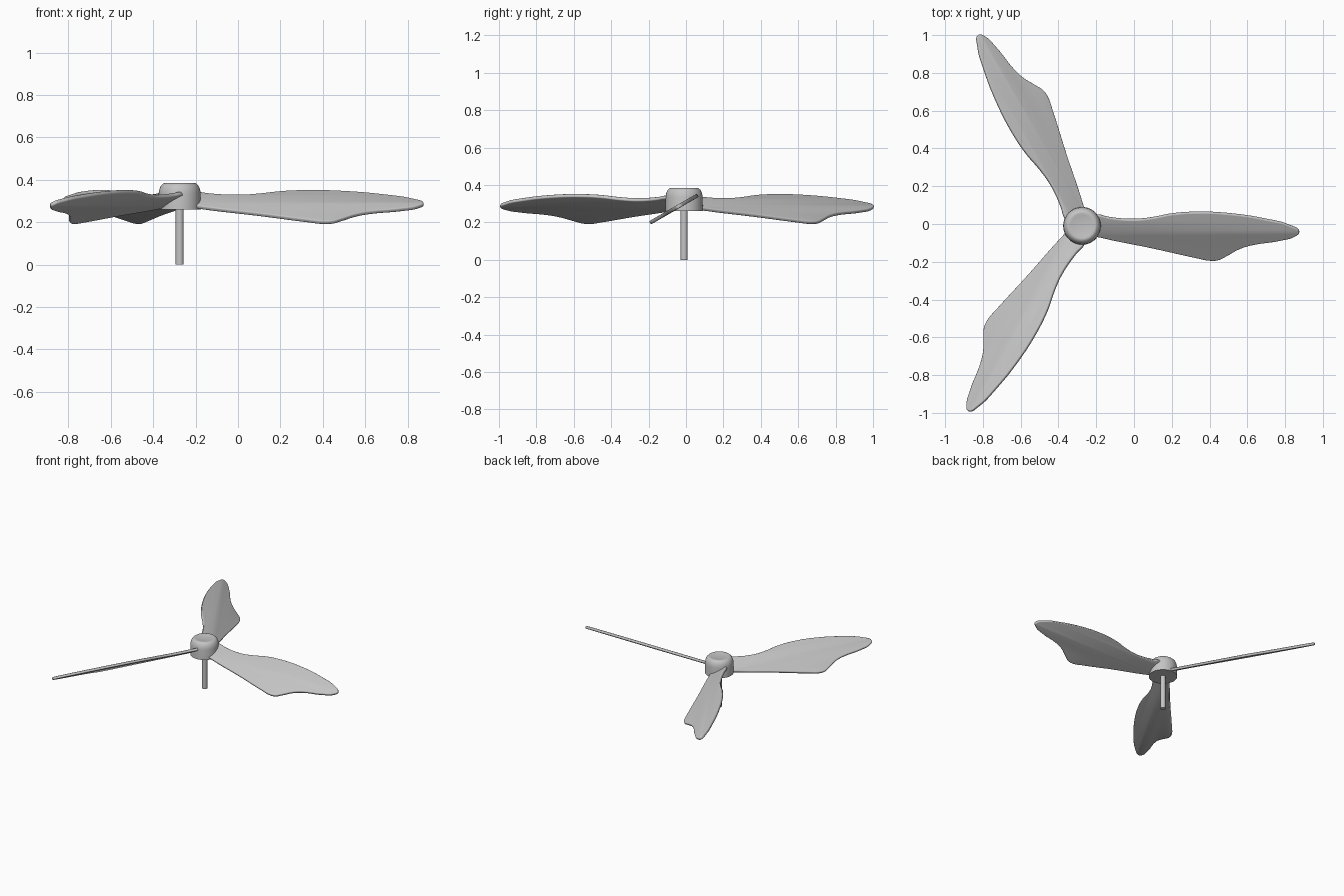
import bpy, bmesh, math
from mathutils import Matrix, Vector

if "Cube" in bpy.data.objects:
    bpy.data.objects.remove(bpy.data.objects["Cube"])

HUB = Vector((-0.275, -0.01, 0))
PITCH = math.radians(30)

grey = bpy.data.materials.new("light_grey")
grey.use_nodes = True
grey.diffuse_color = (0.55, 0.55, 0.55, 1)
grey.node_tree.nodes["Principled BSDF"].inputs["Base Color"].default_value = grey.diffuse_color


def smooth(ob, angle):
    bpy.ops.object.select_all(action='DESELECT')
    ob.select_set(True)
    bpy.context.view_layer.objects.active = ob
    bpy.ops.object.shade_smooth_by_angle(angle=math.radians(angle))


def lathe(name, profile, steps=48):
    """Spin a radius/height profile around the hub axis."""
    bm = bmesh.new()
    verts = [bm.verts.new((r, 0, z)) for r, z in profile]
    edges = [bm.edges.new(pair) for pair in zip(verts, verts[1:])]
    bmesh.ops.spin(bm, geom=verts + edges, cent=(0, 0, 0), axis=(0, 0, 1),
                   angle=math.tau, steps=steps, use_duplicate=False)
    bmesh.ops.remove_doubles(bm, verts=bm.verts, dist=0.0005)
    bmesh.ops.recalc_face_normals(bm, faces=bm.faces)
    me = bpy.data.meshes.new(name)
    bm.to_mesh(me)
    bm.free()
    me.materials.append(grey)
    ob = bpy.data.objects.new(name, me)
    ob.location = HUB
    bpy.context.collection.objects.link(ob)
    smooth(ob, 40)


# Hub with rounded shoulder, and the shaft below it
lathe("hub", [(0, 0.26), (0.1, 0.26), (0.099, 0.335), (0.096, 0.355), (0.088, 0.373),
              (0.077, 0.383), (0.068, 0.385), (0.058, 0.382), (0, 0.38)])
lathe("shaft", [(0, 0), (0.019, 0), (0.019, 0.27), (0, 0.27)], 24)

# Blade outline: leading edge, tip, trailing edge, root
outline = [(0.085, 0.058), (0.14, 0.046), (0.275, 0.035), (0.375, 0.045), (0.475, 0.064),
           (0.6, 0.073), (0.775, 0.066), (0.975, 0.036), (1.1, 0.003), (1.15, -0.03),
           (1.13, -0.052), (1.045, -0.077), (0.9, -0.1), (0.835, -0.12), (0.765, -0.158),
           (0.725, -0.178), (0.68, -0.182), (0.6, -0.167), (0.375, -0.117),
           (0.1, -0.06), (0.03, -0.04), (0.03, 0.045)]

curve = bpy.data.curves.new("blade_outline", 'CURVE')
curve.dimensions = '2D'
curve.fill_mode = 'BOTH'
curve.extrude = 0.004
curve.bevel_depth = 0.006
curve.bevel_resolution = 2
curve.offset = -0.006
curve.resolution_u = 6
spline = curve.splines.new('BEZIER')
spline.bezier_points.add(len(outline) - 1)
spline.use_cyclic_u = True
for point, (x, y) in zip(spline.bezier_points, outline):
    point.co = (x, y / math.cos(PITCH), 0)
    point.handle_left_type = point.handle_right_type = 'AUTO'

helper = bpy.data.objects.new("blade_outline", curve)
bpy.context.collection.objects.link(helper)
bpy.context.view_layer.update()
graph = bpy.context.evaluated_depsgraph_get()
blade_mesh = bpy.data.meshes.new_from_object(helper.evaluated_get(graph))
bpy.data.objects.remove(helper)
blade_mesh.name = "blade"
blade_mesh.materials.clear()
blade_mesh.materials.append(grey)

bm = bmesh.new()
bm.from_mesh(blade_mesh)
bmesh.ops.remove_doubles(bm, verts=bm.verts, dist=0.0002)
bmesh.ops.recalc_face_normals(bm, faces=bm.faces)
bm.to_mesh(blade_mesh)
bm.free()

# Three pitched blades around the hub
for name, turn in (("left_blade", 0), ("back_blade", 120), ("front_blade", 240)):
    blade = bpy.data.objects.new(name, blade_mesh.copy())
    bpy.context.collection.objects.link(blade)
    blade.matrix_world = (Matrix.Translation(HUB + Vector((0, 0, 0.303)))
                          @ Matrix.Rotation(math.radians(turn), 4, 'Z')
                          @ Matrix.Rotation(PITCH, 4, 'X'))
    smooth(blade, 35)
